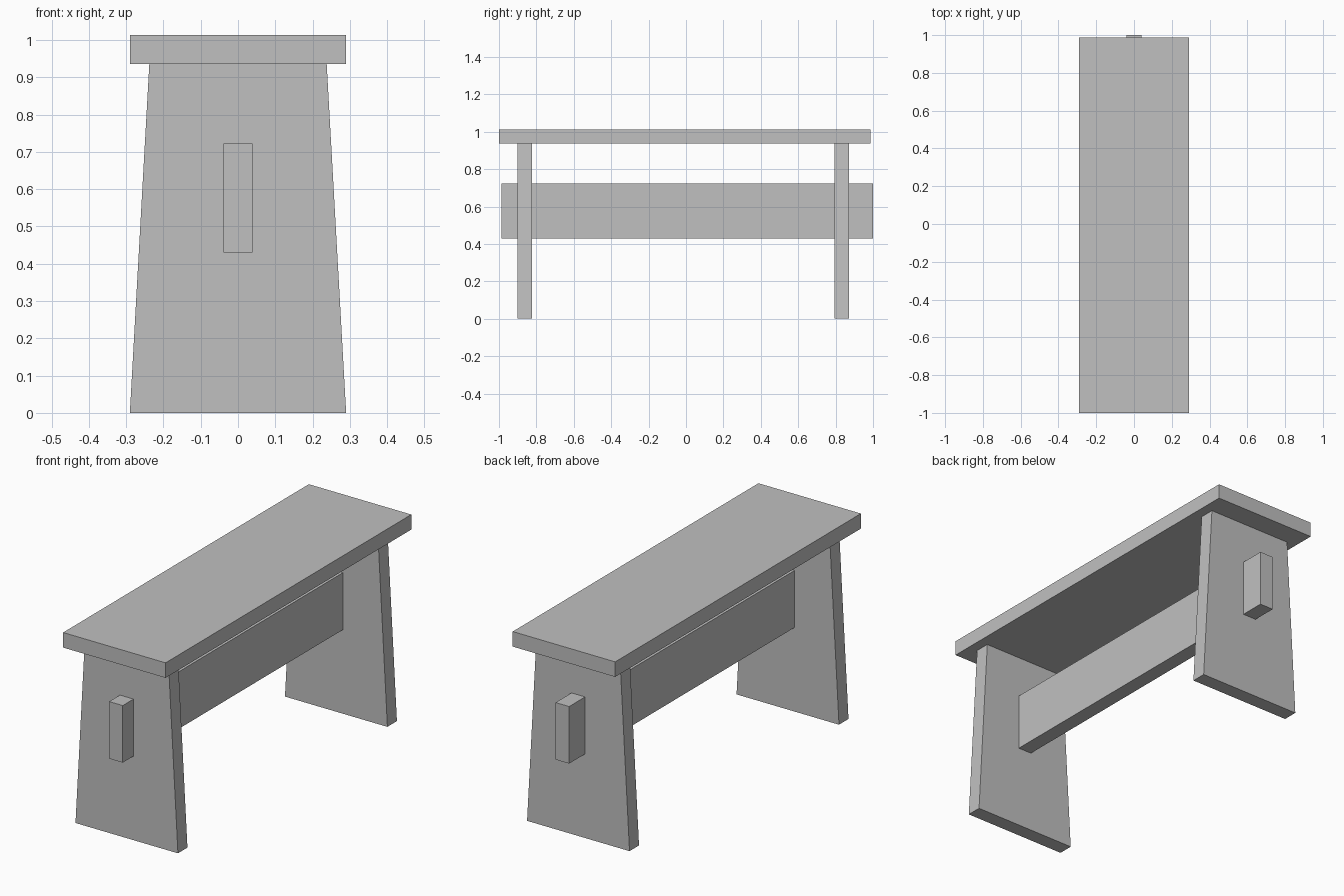
import bpy
import bmesh

cube = bpy.data.objects.get("Cube")
if cube:
    bpy.data.objects.remove(cube, do_unlink=True)

# One plain grey for the whole bench
COLOUR = (0.53, 0.53, 0.53, 1.0)
grey = bpy.data.materials.new("plain_grey")
grey.use_nodes = True
grey.diffuse_color = COLOUR
grey.node_tree.nodes["Principled BSDF"].inputs["Base Color"].default_value = COLOUR


def board(name, x, y, z, top_scale=1.0):
    """Box between (min, max) ranges; top_scale narrows the upper edge in x."""
    bm = bmesh.new()
    bmesh.ops.create_cube(bm, size=1.0)
    for v in bm.verts:
        upper = v.co.z > 0
        v.co = [r[int(c > 0)] for r, c in zip((x, y, z), v.co)]
        if upper:
            v.co.x *= top_scale
    mesh = bpy.data.meshes.new(name)
    bm.to_mesh(mesh)
    bm.free()
    mesh.materials.append(grey)
    obj = bpy.data.objects.new(name, mesh)
    bpy.context.collection.objects.link(obj)
    return obj


HALF = 0.29       # half width of the seat and the leg feet
UNDER = 0.936     # underside of the seat
THICK = 0.077     # board thickness

# Seat plank
board("seat", (-HALF, HALF), (-1.0, 0.987), (UNDER, UNDER + THICK))

# Tapered plank legs
for name, start in (("front_leg", -0.9), ("back_leg", 0.794)):
    board(name, (-HALF, HALF), (start, start + THICK), (0, UNDER), top_scale=0.82)

# Stretcher passing through both legs
board("stretcher", (-THICK / 2, THICK / 2), (-0.987, 1.0), (0.43, 0.722))
